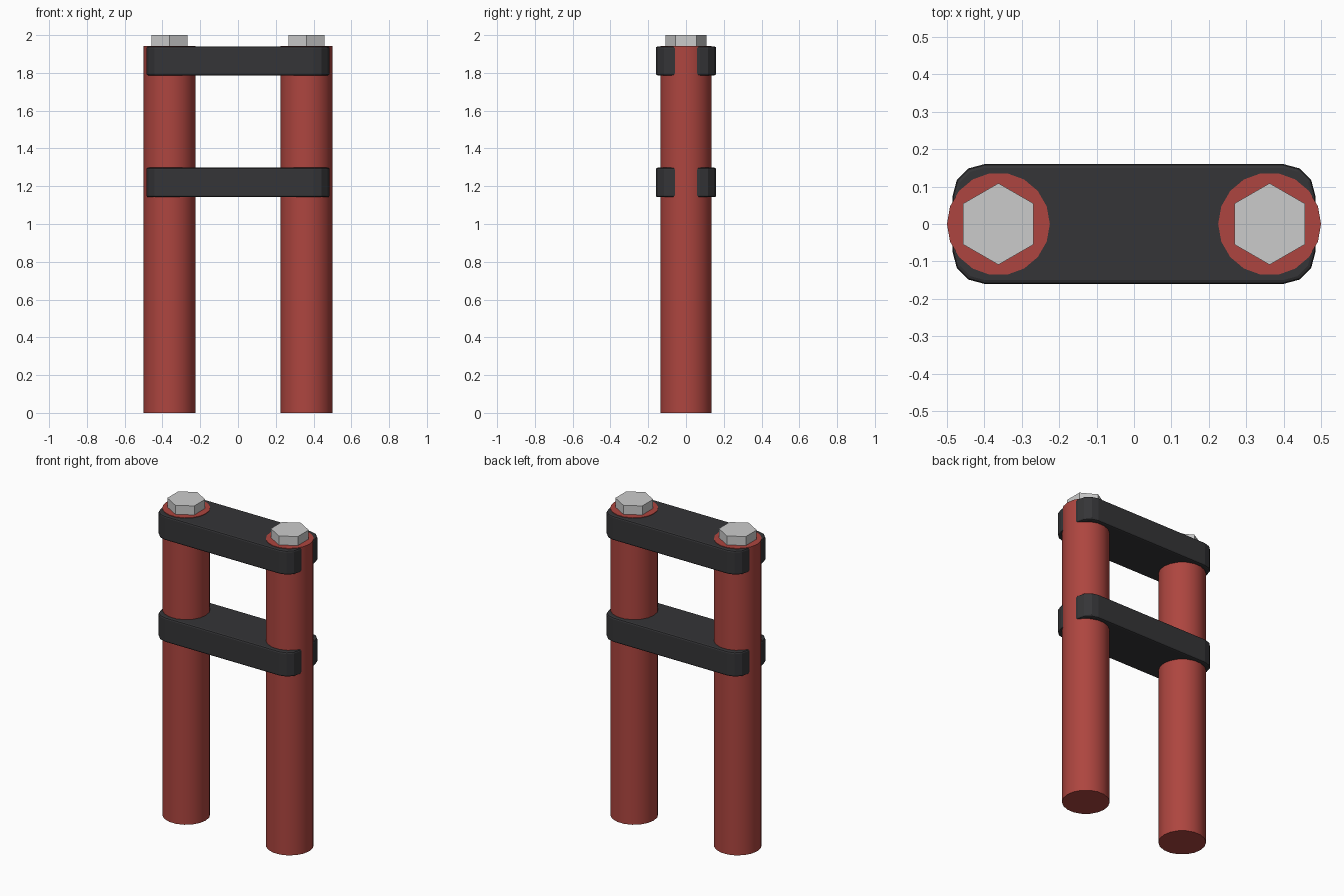
import bpy, bmesh
from math import radians

if "Cube" in bpy.data.objects:
    bpy.data.objects.remove(bpy.data.objects["Cube"])

def material(name, color):
    m = bpy.data.materials.new(name)
    m.diffuse_color = color
    m.use_nodes = True
    m.node_tree.nodes["Principled BSDF"].inputs["Base Color"].default_value = m.diffuse_color
    return m

red = material("red_paint", (0.42, 0.06, 0.05, 1))
black = material("black_rubber", (0.035, 0.035, 0.038, 1))
POST_X = 0.3625

def prism(name, x, z0, z1, radius, sides, turn=0.0):
    bpy.ops.mesh.primitive_cylinder_add(
        vertices=sides, radius=radius, depth=z1 - z0,
        location=(x, 0, (z0 + z1) / 2), rotation=(0, 0, radians(turn)))
    ob = bpy.context.object
    ob.name = name
    return ob

def clamp(name, z0, z1):
    bm = bmesh.new()
    bmesh.ops.create_cube(bm, size=1)
    for v in bm.verts:
        v.co.x *= 0.97
        v.co.y *= 0.32
        v.co.z *= z1 - z0
    # round the four upright corners, then ease the top and bottom rims
    upright = [e for e in bm.edges if abs(e.verts[0].co.z - e.verts[1].co.z) > 0.01]
    bmesh.ops.bevel(bm, geom=upright, offset=0.085, offset_type='OFFSET',
                    segments=3, profile=0.5, affect='EDGES')
    rims = [e for e in bm.edges if abs(e.verts[0].co.z - e.verts[1].co.z) < 0.001]
    bmesh.ops.bevel(bm, geom=rims, offset=0.01, offset_type='OFFSET',
                    segments=2, profile=0.5, affect='EDGES')
    me = bpy.data.meshes.new(name)
    bm.to_mesh(me)
    bm.free()
    me.materials.append(black)
    ob = bpy.data.objects.new(name, me)
    ob.location.z = (z0 + z1) / 2
    bpy.context.collection.objects.link(ob)

# Posts with a hex bolt head on top
for side, s in (("left", -1), ("right", 1)):
    post = prism(side + "_post", s * POST_X, 0, 1.943, 0.1375, 18, 90)
    post.data.materials.append(red)
    bpy.ops.object.shade_smooth_by_angle(angle=radians(35))
    prism(side + "_bolt_head", s * POST_X, 1.935, 2.0, 0.109, 6)

# Cross clamps
clamp("upper_clamp", 1.787, 1.94)
clamp("lower_clamp", 1.142, 1.298)
